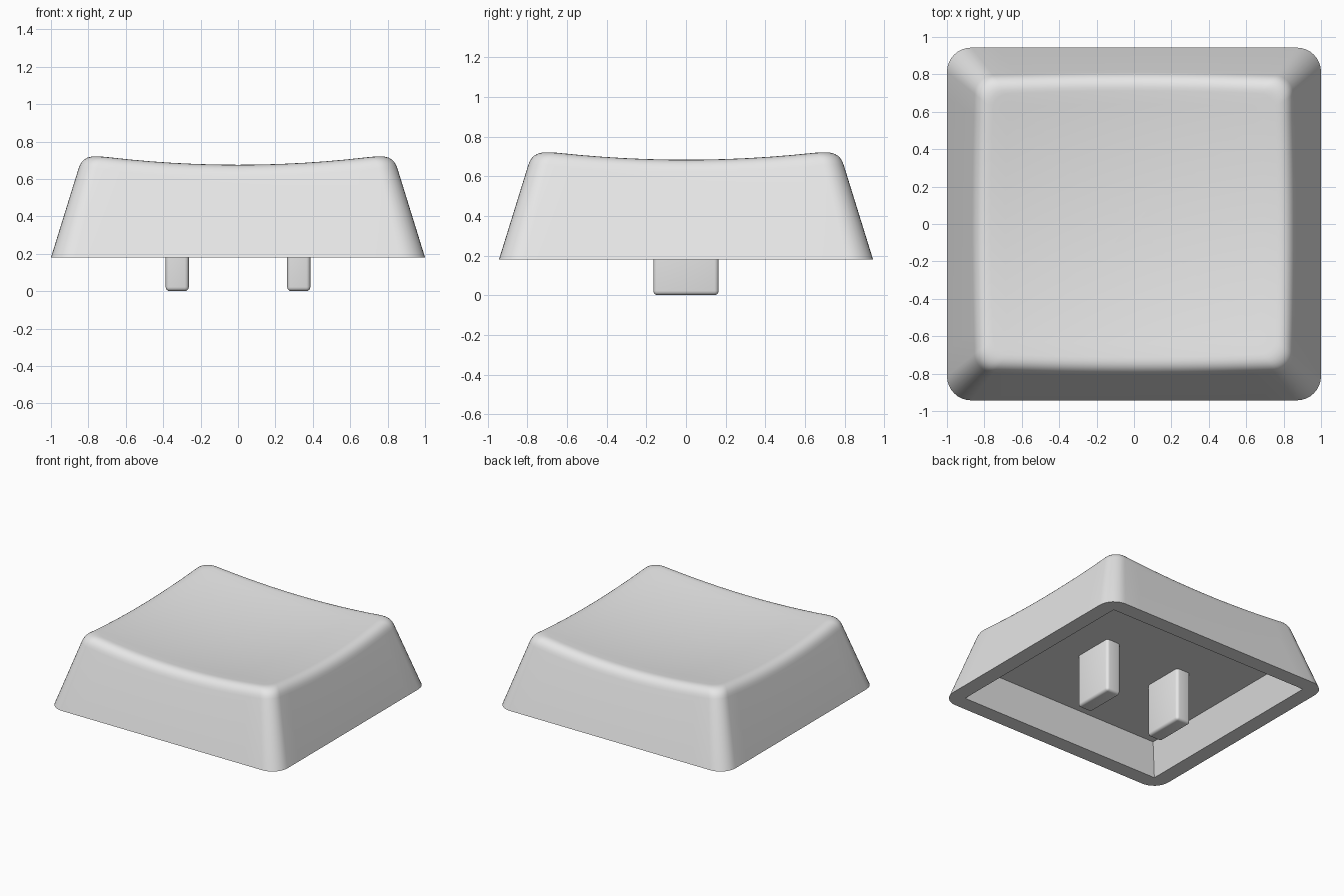
import bpy, bmesh, math

if "Cube" in bpy.data.objects:
    bpy.data.objects.remove(bpy.data.objects["Cube"])

HX, HY, Z0 = 1.0, 0.943, 0.18      # half sizes and height of the skirt's lower edge
SLOPE, EDGE = 0.31, 0.075          # side draft, length of the rounded top edge
RIM, CEIL = 0.12, 0.415            # rim width, height of the hollow's ceiling

grey = bpy.data.materials.new("light_grey")
grey.diffuse_color = (0.8, 0.8, 0.8, 1)
grey.use_nodes = True
grey.node_tree.nodes["Principled BSDF"].inputs["Base Color"].default_value = grey.diffuse_color


def dish(x, y):
    """Height of the scooped top."""
    return 0.63 + 0.088 * (x * x + y * y)


def outline(d, r, arc=8, side=12):
    """Rounded rectangle inset by d, always with the same number of points."""
    a, b = HX - d - r, HY - d - r
    corners = [(a, b), (-a, b), (-a, -b), (a, -b)]
    pts = []
    for q, (cx, cy) in enumerate(corners):
        for i in range(arc + 1):
            t = math.pi / 2 * (q + i / arc)
            pts.append((cx + r * math.cos(t), cy + r * math.sin(t)))
        x0, y0 = pts[-1]
        nx, ny = corners[(q + 1) % 4]
        t = math.pi / 2 * (q + 1)
        x1, y1 = nx + r * math.cos(t), ny + r * math.sin(t)
        for i in range(1, side):
            f = i / side
            pts.append((x0 + (x1 - x0) * f, y0 + (y1 - y0) * f))
    return pts


def skin(i, d):
    """Point i of the outer outline at inset d."""
    return outline(d, 0.13 - 0.2 * d)[i]


def finish(obj, angle=30):
    obj.data.materials.append(grey)
    obj.data.shade_smooth()
    obj.data.set_sharp_from_angle(angle=math.radians(angle))


def build_cap():
    n = len(outline(0, 0.1))
    # hollow ceiling, rim inner edge, skirt edge
    rings = [[(x, y, CEIL) for x, y in outline(RIM + SLOPE * (CEIL - Z0), 0)],
             [(x, y, Z0) for x, y in outline(RIM, 0)],
             [(x, y, Z0) for x, y in outline(0, 0.13)]]
    # rounded edge that follows the scooped top
    steps = 7
    edge = [[] for _ in range(steps + 1)]
    for i in range(n):
        d1 = 0.155
        for _ in range(3):
            z1 = dish(*skin(i, d1))
            d1 = SLOPE * (z1 - Z0)
        d0, z0 = d1 - SLOPE * EDGE, z1 - EDGE
        d2 = d1 + EDGE
        z2 = dish(*skin(i, d2))
        for k in range(steps + 1):
            t = k / steps
            u, v, w = (1 - t) ** 2, 2 * t * (1 - t), t * t
            x, y = skin(i, u * d0 + v * d1 + w * d2)
            edge[k].append((x, y, u * z0 + v * z1 + w * z2))
    rings += edge
    # scooped top
    last = edge[-1]
    for k in range(9, 0, -1):
        s = k / 10
        rings.append([(x * s, y * s, dish(x * s, y * s)) for x, y, _ in last])

    bm = bmesh.new()
    loops = [[bm.verts.new(p) for p in ring] for ring in rings]
    for lo, hi in zip(loops, loops[1:]):
        for i in range(n):
            j = (i + 1) % n
            bm.faces.new((lo[i], lo[j], hi[j], hi[i]))
    mid = bm.verts.new((0, 0, dish(0, 0)))
    for i in range(n):
        bm.faces.new((loops[-1][i], loops[-1][(i + 1) % n], mid))
    bm.faces.new(loops[0][::-1])
    bmesh.ops.remove_doubles(bm, verts=bm.verts, dist=1e-5)
    bmesh.ops.recalc_face_normals(bm, faces=bm.faces)
    mesh = bpy.data.meshes.new("cap_shell")
    bm.to_mesh(mesh)
    bm.free()
    obj = bpy.data.objects.new("cap_shell", mesh)
    bpy.context.collection.objects.link(obj)
    finish(obj)


def build_stem(name, x):
    bm = bmesh.new()
    bmesh.ops.create_cube(bm, size=1)
    top = CEIL + 0.03
    for v in bm.verts:
        v.co = (x + v.co.x * 0.124, v.co.y * 0.33, (v.co.z + 0.5) * top)
    bmesh.ops.bevel(bm, geom=bm.edges[:], offset=0.022, segments=4,
                    profile=0.5, affect='EDGES')
    mesh = bpy.data.meshes.new(name)
    bm.to_mesh(mesh)
    bm.free()
    obj = bpy.data.objects.new(name, mesh)
    bpy.context.collection.objects.link(obj)
    finish(obj, 40)


build_cap()
# two prongs under the cap
for name, x in (("left_prong", -0.325), ("right_prong", 0.325)):
    build_stem(name, x)
